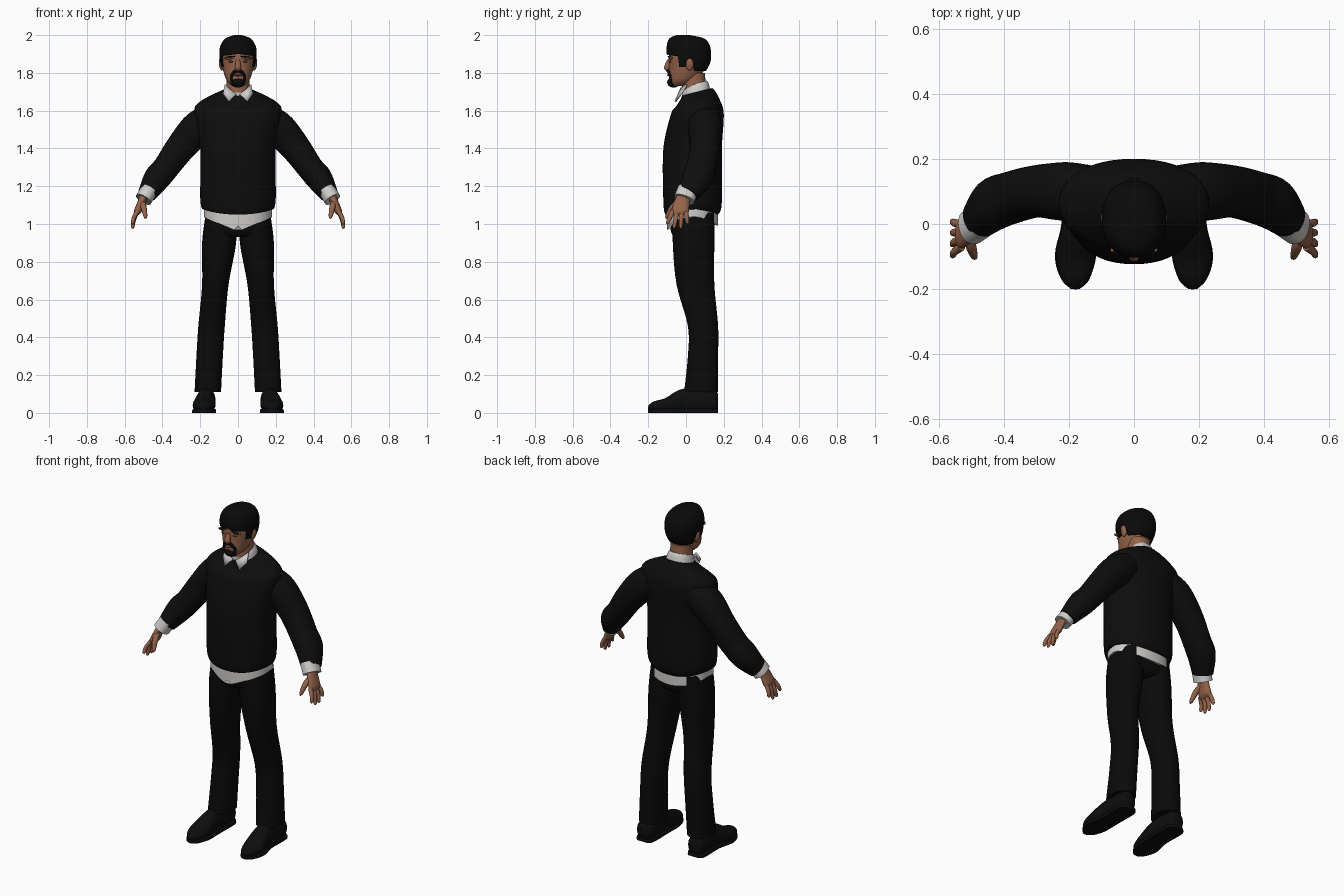
import bpy, bmesh, math
from mathutils import Vector, Matrix

cube = bpy.data.objects.get("Cube")
if cube:
    bpy.data.objects.remove(cube)


def material(name, red, green, blue):
    mat = bpy.data.materials.new(name)
    mat.use_nodes = True
    mat.diffuse_color = (red, green, blue, 1)
    shader = mat.node_tree.nodes["Principled BSDF"]
    shader.inputs["Base Color"].default_value = mat.diffuse_color
    shader.inputs["Roughness"].default_value = .8
    return mat


WOOL = material("black wool", .004, .004, .004)
CLOTH = material("trouser black", .003, .003, .003)
LEATHER = material("shoe black", .004, .004, .004)
HAIR = material("hair black", .003, .003, .003)
SKIN = material("skin", .3, .125, .07)
SHIRT = material("shirt white", .62, .61, .59)
LIP = material("lip", .17, .07, .06)
EYE = material("eye", .12, .09, .08)


def finish(name, bm, mat, mirror=False):
    """Turn a bmesh into a smooth object, optionally mirrored across the body."""
    bmesh.ops.recalc_face_normals(bm, faces=bm.faces)
    mesh = bpy.data.meshes.new(name)
    bm.to_mesh(mesh)
    bm.free()
    mesh.materials.append(mat)
    part = bpy.data.objects.new(name, mesh)
    bpy.context.collection.objects.link(part)
    if mirror:
        part.modifiers.new("Mirror", 'MIRROR').use_mirror_merge = False
    bpy.ops.object.select_all(action='DESELECT')
    part.select_set(True)
    bpy.context.view_layer.objects.active = part
    bpy.ops.object.shade_smooth_by_angle(angle=math.radians(60))
    return part


def spline(points, steps):
    """Catmull-Rom interpolation of whole stations."""
    points = [Vector(p) for p in points]
    padded = [points[0], *points, points[-1]]
    smooth = []
    for before, start, end, after in zip(padded, padded[1:], padded[2:], padded[3:]):
        leave, arrive = (end - before) / 2, (after - start) / 2
        for step in range(steps):
            t = step / steps
            blend = t * t * (3 - 2 * t)
            smooth.append(start.lerp(end, blend)
                          + leave * (t * (1 - t) ** 2) - arrive * (t * t * (1 - t)))
    return smooth + [points[-1]]


def signed_power(value, power):
    return math.copysign(abs(value) ** (2 / power), value)


def loft(name, stations, mat, level=False, wide=(0, 1, 0), power=2.2,
         shape=None, mirror=False, sides=32):
    """Skin of rings (x, y, z, radius_u, radius_v); level keeps the rings horizontal."""
    stations = spline(stations, 5)
    centres = [Vector(s[:3]) for s in stations]
    bm = bmesh.new()
    rings = []
    for i, (station, centre) in enumerate(zip(stations, centres)):
        along = Vector((0, 0, 1))
        if not level:
            along = (centres[min(i + 1, len(centres) - 1)] - centres[max(i - 1, 0)]).normalized()
        v = Vector(wide)
        v = (v - along * v.dot(along)).normalized()
        u = v.cross(along)
        ring = []
        for k in range(sides):
            angle = math.tau * k / sides
            point = (centre + u * signed_power(math.cos(angle), power) * station[3]
                     + v * signed_power(math.sin(angle), power) * station[4])
            if shape:
                shape(point)
            ring.append(bm.verts.new(point))
        rings.append(ring)
    for lower, upper in zip(rings, rings[1:]):
        for k in range(sides):
            bm.faces.new((lower[k - 1], lower[k], upper[k], upper[k - 1]))
    bm.faces.new(rings[0])
    bm.faces.new(rings[-1])
    return finish(name, bm, mat, mirror)


def body(name, rows, mat, **options):
    """Level loft on the centre line from rows (z, half_width, front_y, back_y)."""
    stations = [(0, (front + back) / 2, z, width, (back - front) / 2)
                for z, width, front, back in rows]
    return loft(name, stations, mat, level=True, **options)


def blob(name, centre, size, mat, mirror=False, lean=0):
    bm = bmesh.new()
    placement = (Matrix.Translation(centre) @ Matrix.Rotation(lean, 4, 'Y')
                 @ Matrix.Diagonal((*size, 1)))
    bmesh.ops.create_uvsphere(bm, u_segments=20, v_segments=12, radius=1, matrix=placement)
    return finish(name, bm, mat, mirror)


def clamp(value):
    return max(0, min(1, value))


# Sweater with a dipping hem and sloping neckline
def sweater_shape(p):
    p.z -= clamp((1.2 - p.z) / .14) * .04 * ((p.y - .03) / .15) ** 2
    p.z += clamp((p.z - 1.6) / .08) * (p.y - .06) / 4


body("sweater_body", [(1.08, .19, -.11, .17), (1.14, .2, -.12, .19), (1.4, .2, -.12, .19),
                      (1.58, .23, -.08, .2), (1.64, .21, -.05, .18), (1.7, .09, -.02, .14)],
     WOOL, shape=sweater_shape, sides=48)
loft("sleeve", [(.13, .1, 1.56, .08, .08), (.21, .1, 1.51, .09, .09), (.3, .1, 1.41, .08, .08),
                (.38, .08, 1.3, .07, .08), (.43, .06, 1.24, .07, .08), (.48, .01, 1.16, .05, .06)],
     WOOL, mirror=True)


# Shirt tail with a pointed front and a small front notch
def tail_shape(p):
    if p.y < .03:
        drop = .08 * (1 - clamp(abs(p.x) / .19)) - .03 * clamp(1 - abs(p.x) / .02)
    else:
        drop = .05 * ((p.y - .03) / .14) ** 2
    p.z -= drop * clamp((1.1 - p.z) / .06)


body("shirt_tail", [(1.04, .18, -.1, .17), (1.1, .18, -.1, .17)], SHIRT, shape=tail_shape, sides=64)
loft("shirt_cuff", [(.47, .01, 1.18, .045, .055), (.5, -.01, 1.13, .045, .055)], SHIRT, mirror=True)


# Collar band, rising to the back, and its wings
def collar_shape(p):
    p.z += (p.y - .05) / 3


body("collar", [(1.68, .08, -.02, .13), (1.72, .07, -.02, .12), (1.74, .06, -.01, .11)],
     SHIRT, shape=collar_shape)
bm = bmesh.new()
outline = [(.01, -.04, 1.69), (.05, -.03, 1.72), (.07, 0, 1.74), (.08, -.03, 1.69), (.05, -.06, 1.65)]
bm.faces.new([bm.verts.new(corner) for corner in outline])
wing = finish("collar_wing", bm, SHIRT, mirror=True)
wing.modifiers.new("Thickness", 'SOLIDIFY').thickness = .009

# Trousers
body("trouser_seat", [(.93, .1, -.05, .12), (.96, .17, -.08, .15), (1.08, .17, -.09, .15)], CLOTH)
loft("trouser_leg", [(.09, .04, 1.06, .08, .11), (.1, .04, .9, .09, .11), (.12, .05, .68, .07, .1),
                     (.14, .09, .46, .07, .08), (.15, .09, .3, .07, .08), (.16, .08, .11, .07, .09)],
     CLOTH, level=True, mirror=True)


# Shoes, with soles that follow the same outline
def on_ground(p):
    p.z = max(p.z, .01)


def sole_slab(p):
    p.z = clamp(p.z * 50) / 50


shoe = [(.17, .17, .06, .03, .04), (.17, .14, .06, .05, .06), (.17, 0, .06, .05, .07),
        (.18, -.1, .04, .06, .04), (.18, -.17, .03, .04, .03), (.18, -.2, .03, .01, .01)]
loft("shoe", shoe, LEATHER, wide=(0, 0, 1), shape=on_ground, mirror=True)
loft("shoe_sole", [(x, y, 0, width + .003, .03) for x, y, z, width, height in shoe],
     LEATHER, wide=(0, 0, 1), power=4, shape=sole_slab, mirror=True)

# Hands, with the fingers fanned out by rule
loft("palm", [(.49, 0, 1.16, .03, .03), (.51, -.02, 1.12, .02, .04), (.53, -.03, 1.07, .02, .045),
              (.54, -.03, 1.05, .01, .04)], SKIN, mirror=True)
for i, label in enumerate(["index", "middle", "ring", "little"]):
    base = Vector((.53, -.07 + i * .023, 1.07))
    tip = Vector((.56, -.1 + i * .036, 1 - .028 * math.sin(i * math.pi / 3)))
    knuckle = base.lerp(tip, .5) + Vector((.006, 0, 0))
    loft(label + "_finger", [(*base, .012, .013), (*knuckle, .011, .012),
                             (*tip.lerp(base, .1), .009, .009), (*tip, .003, .003)],
         SKIN, mirror=True, sides=12)
loft("thumb", [(.51, -.03, 1.12, .016, .016), (.5, -.07, 1.09, .016, .016),
               (.49, -.1, 1.04, .01, .01), (.49, -.1, 1.03, .003, .003)],
     SKIN, mirror=True, sides=12)

# Head, neck and features
body("neck", [(1.66, .06, -.02, .11), (1.8, .06, -.02, .1)], SKIN)
body("head", [(1.73, .03, -.08, 0), (1.76, .06, -.09, .05), (1.82, .08, -.09, .1),
              (1.9, .09, -.09, .12), (1.97, .06, -.06, .08)], SKIN, sides=48)
loft("nose", [(0, -.09, 1.87, .01, .01), (0, -.1, 1.83, .016, .016), (0, -.095, 1.81, .01, .01)],
     SKIN, level=True, sides=16)
blob("ear", (.09, .02, 1.845), (.011, .02, .033), SKIN, True, lean=.15)
blob("brow_ridge", (.04, -.08, 1.88), (.033, .014, .008), SKIN, True, lean=.1)
blob("eyebrow", (.04, -.088, 1.885), (.028, .009, .004), HAIR, True, lean=.1)
blob("eye", (.037, -.084, 1.86), (.015, .007, .005), EYE, True)

# Goatee and mouth
blob("chin_beard", (0, -.066, 1.75), (.038, .034, .028), HAIR)
loft("moustache", [(0, -.094, 1.81, .008, .01), (.018, -.09, 1.806, .009, .01),
                   (.035, -.08, 1.78, .008, .01), (.03, -.08, 1.75, .008, .01)],
     HAIR, mirror=True, sides=14)
blob("lower_lip", (0, -.091, 1.788), (.022, .009, .006), LIP)


# Hair, trimmed around the forehead, sideburns, ears and nape
def hairline(p):
    if p.y < -.04:
        edge = 1.9 - abs(p.x) / 8
    elif p.y < 0:
        edge = 1.83
    elif p.y < .04:
        edge = 1.87
    else:
        edge = 1.81
    p.z = max(p.z, edge)


body("hair", [(1.8, .08, -.08, .1), (1.86, .095, -.098, .13), (1.93, .097, -.103, .13),
              (1.98, .07, -.09, .1), (2, .02, -.05, .02)], HAIR, shape=hairline, sides=96)
